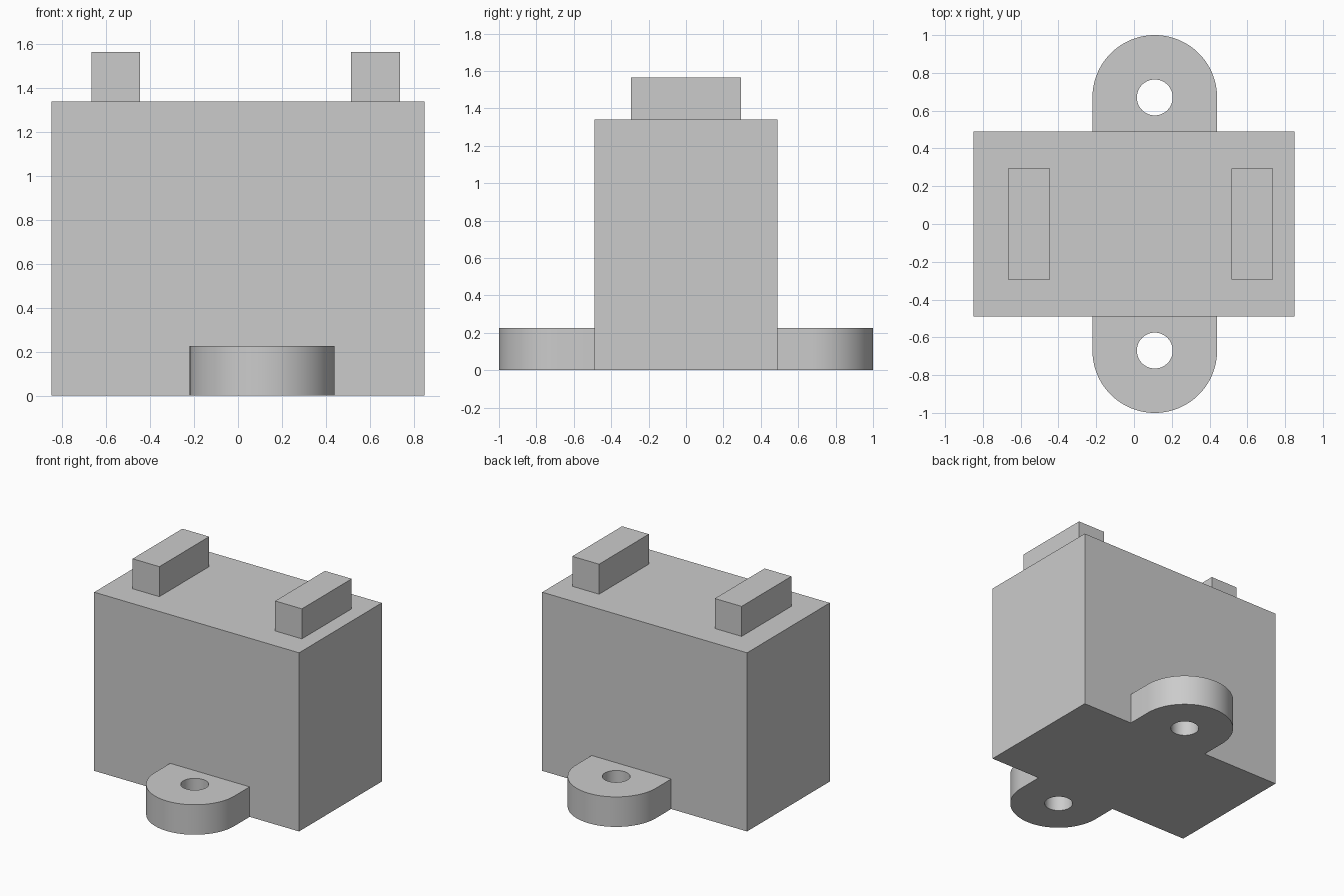
import bpy, bmesh
from math import sin, cos, pi, radians
from mathutils import Vector

if "Cube" in bpy.data.objects:
    bpy.data.objects.remove(bpy.data.objects["Cube"], do_unlink=True)

grey = bpy.data.materials.new("light_grey")
grey.use_nodes = True
colour = (0.6, 0.6, 0.6, 1)
grey.diffuse_color = colour
grey.node_tree.nodes["Principled BSDF"].inputs["Base Color"].default_value = colour

BODY_X, BODY_Y, BODY_TOP = 0.85, 0.49, 1.34
TAB_X, TAB_Y, TAB_R, TAB_TOP = 0.11, 0.67, 0.33, 0.225
HOLE_R = 0.095
BAR_Y, BAR_TOP = 0.295, 1.565


def finish(bm, name):
    bmesh.ops.recalc_face_normals(bm, faces=bm.faces)
    mesh = bpy.data.meshes.new(name)
    bm.to_mesh(mesh)
    bm.free()
    mesh.materials.append(grey)
    obj = bpy.data.objects.new(name, mesh)
    bpy.context.collection.objects.link(obj)
    return obj


def box(name, low, high):
    low, high = Vector(low), Vector(high)
    bm = bmesh.new()
    bmesh.ops.create_cube(bm, size=1)
    bmesh.ops.scale(bm, vec=high - low, verts=bm.verts)
    bmesh.ops.translate(bm, vec=(low + high) / 2, verts=bm.verts)
    return finish(bm, name)


def mounting_tab(name, side):
    """Round-ended plate with a through hole, pointing along side * y."""
    steps = 48
    arc = [(TAB_X + TAB_R * cos(pi * i / steps), TAB_Y + TAB_R * sin(pi * i / steps))
           for i in range(steps + 1)]
    outline = arc + [(TAB_X - TAB_R, BODY_Y), (TAB_X + TAB_R, BODY_Y)]
    hole = [(TAB_X + HOLE_R * cos(2 * pi * i / steps), TAB_Y + HOLE_R * sin(2 * pi * i / steps))
            for i in range(steps)]
    bm = bmesh.new()
    for loop in (outline, hole):
        verts = [bm.verts.new((x, side * y, 0)) for x, y in loop]
        for a, b in zip(verts, verts[1:] + verts[:1]):
            bm.edges.new((a, b))
    bmesh.ops.triangle_fill(bm, edges=bm.edges[:], use_beauty=True, normal=(0, 0, 1))
    top = bmesh.ops.extrude_face_region(bm, geom=bm.faces[:], use_keep_orig=True)["geom"]
    bmesh.ops.translate(bm, vec=(0, 0, TAB_TOP),
                        verts=[v for v in top if isinstance(v, bmesh.types.BMVert)])
    obj = finish(bm, name)
    bpy.ops.object.select_all(action='DESELECT')
    obj.select_set(True)
    bpy.context.view_layer.objects.active = obj
    bpy.ops.object.shade_smooth_by_angle(angle=radians(30))


# Main block
box("body", (-BODY_X, -BODY_Y, 0), (BODY_X, BODY_Y, BODY_TOP))

# Raised bars on top
for name, x0, x1 in (("right_top_bar", -0.668, -0.446), ("left_top_bar", 0.515, 0.737)):
    box(name, (x0, -BAR_Y, BODY_TOP), (x1, BAR_Y, BAR_TOP))

# Drilled tabs at the foot, front and back
mounting_tab("front_tab", -1)
mounting_tab("back_tab", 1)
